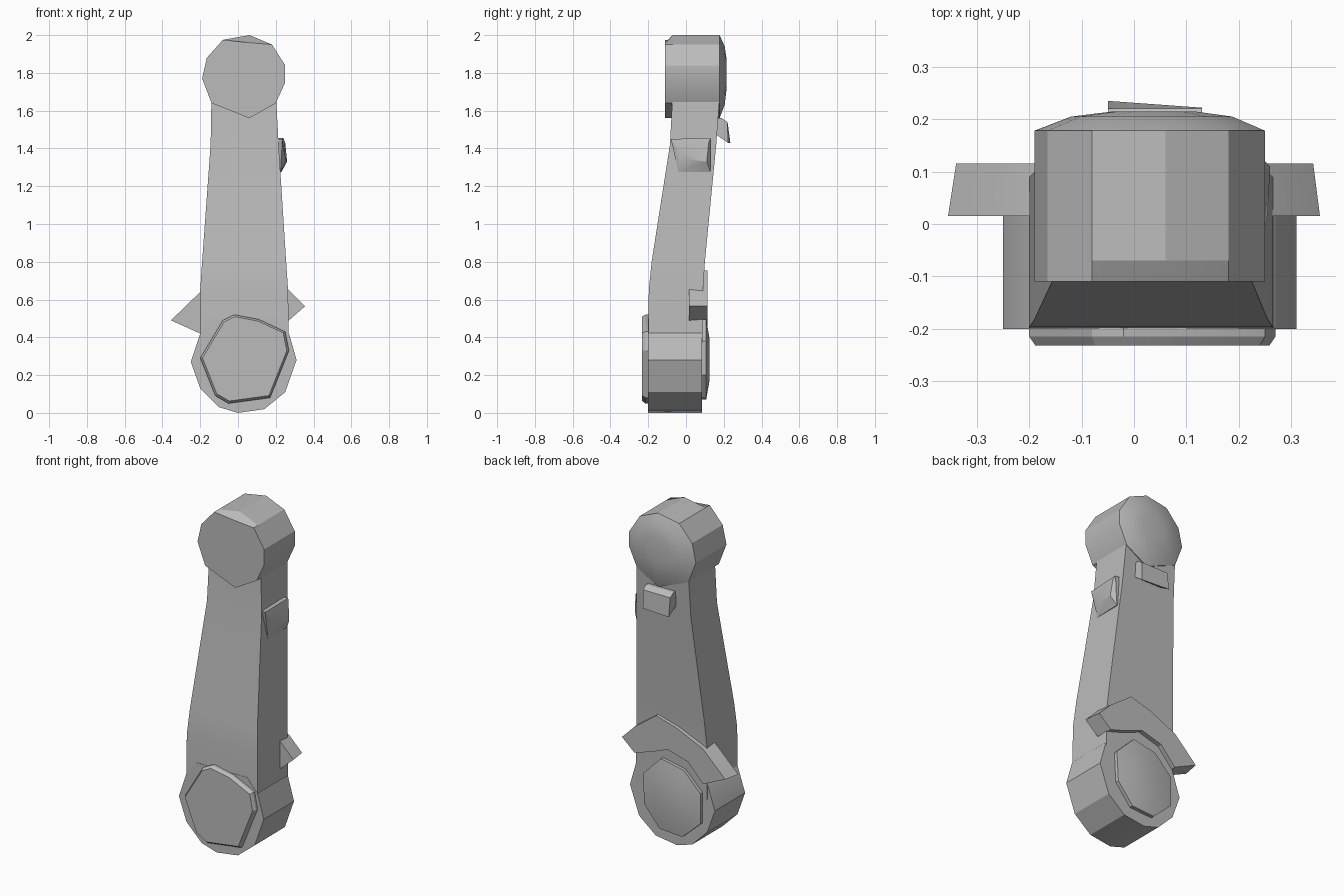
import bpy, bmesh, math

if "Cube" in bpy.data.objects:
    bpy.data.objects.remove(bpy.data.objects["Cube"])

GREY = (0.5, 0.5, 0.5, 1)
grey = bpy.data.materials.new("plain_grey")
grey.use_nodes = True
grey.diffuse_color = GREY
grey.node_tree.nodes["Principled BSDF"].inputs["Base Color"].default_value = GREY


def loft(name, rings):
    """Join equal-sized rings of points and cap both ends."""
    bm = bmesh.new()
    loops = [[bm.verts.new(p) for p in ring] for ring in rings]
    n = len(loops[0])
    for a, b in zip(loops, loops[1:]):
        for i in range(n):
            j = (i + 1) % n
            bm.faces.new((a[i], a[j], b[j], b[i]))
    bm.faces.new(loops[0])
    bm.faces.new(loops[-1])
    bmesh.ops.recalc_face_normals(bm, faces=bm.faces)
    mesh = bpy.data.meshes.new(name)
    bm.to_mesh(mesh)
    bm.free()
    mesh.materials.append(grey)
    obj = bpy.data.objects.new(name, mesh)
    bpy.context.collection.objects.link(obj)
    bpy.ops.object.select_all(action="DESELECT")
    obj.select_set(True)
    bpy.context.view_layer.objects.active = obj
    bpy.ops.object.shade_smooth_by_angle(angle=math.radians(25))
    return obj


def ring(outline, y, scale=1.0):
    """Place an x-z outline at depth y, scaled about its middle."""
    cx = sum(p[0] for p in outline) / len(outline)
    cz = sum(p[1] for p in outline) / len(outline)
    return [(cx + (x - cx) * scale, y, cz + (z - cz) * scale) for x, z in outline]


# Arm: a tapering, leaning four-sided beam
sections = [(0.3, -0.2, 0.27, -0.2, 0.085), (0.65, -0.2, 0.265, -0.197, 0.09),
            (0.8, -0.19, 0.255, -0.182, 0.1), (1.42, -0.145, 0.215, -0.085, 0.16),
            (1.7, -0.14, 0.2, -0.07, 0.18)]
loft("arm", [[(x0, y0, z), (x1, y0, z), (x1, y1, z), (x0, y1, z)]
             for z, x0, x1, y0, y1 in sections])

# Upper hub with a shallow domed back
head = [(0.06, 1.56), (0.2, 1.64), (0.25, 1.75), (0.25, 1.84), (0.18, 1.95),
        (0.06, 2.0), (-0.08, 1.975), (-0.165, 1.88), (-0.19, 1.77), (-0.14, 1.64)]
front_ring = ring(head, -0.11)
front_ring[5] = (0.06, -0.11, 1.96)
loft("upper_hub", [front_ring, ring(head, -0.07), ring(head, 0.178),
                   ring(head, 0.205, 0.7), ring(head, 0.215, 0.35)])

# Lower hub
hub = [(0, 0), (0.14, 0.02), (0.25, 0.11), (0.31, 0.28), (0.27, 0.42), (0.2, 0.5),
       (-0.13, 0.5), (-0.2, 0.42), (-0.25, 0.27), (-0.2, 0.13), (-0.1, 0.03)]
loft("lower_hub", [ring(hub, -0.2), ring(hub, 0.085)])

# Raised cap on the front of the lower hub
cap = [(-0.05, 0.05), (0.17, 0.08), (0.27, 0.33), (0.25, 0.43), (0.11, 0.495),
       (-0.02, 0.52), (-0.08, 0.49), (-0.2, 0.29), (-0.12, 0.09)]
loft("front_cap", [ring(cap, -0.195), ring(cap, -0.215), ring(cap, -0.232, 0.95)])

# Raised cap on the back of the lower hub
back = [(-0.05, 0.07), (0.1, 0.08), (0.2, 0.2), (0.21, 0.38), (0.09, 0.5),
        (-0.06, 0.47), (-0.17, 0.36), (-0.17, 0.18)]
loft("back_cap", [ring(back, 0.07), ring(back, 0.107), ring(back, 0.125, 0.5)])

# Arched collar over the lower hub
collar = [(-0.355, 0.49), (-0.2, 0.64), (-0.02, 0.72), (0.12, 0.76), (0.27, 0.65),
          (0.355, 0.565), (0.27, 0.49), (0.17, 0.52), (0.04, 0.57), (-0.1, 0.53),
          (-0.2, 0.42)]
loft("arched_collar", [ring(collar, 0.015), ring(collar, 0.115, 0.96)])

# Tilted lug on the upper back
loft("back_lug", [[(x, y, z) for y, z in
                   ((0.15, 1.56), (0.19, 1.56), (0.22, 1.54), (d, 1.43), (0.15, 1.48))]
                  for x, d in ((-0.05, 0.235), (0.13, 0.222))])

# Faceted lug on the left side
loft("side_lug", [
    [(0.19, -0.08, 1.45), (0.19, -0.04, 1.275), (0.19, 0.13, 1.275), (0.19, 0.13, 1.455)],
    [(0.235, -0.08, 1.45), (0.225, -0.04, 1.275), (0.23, 0.13, 1.275), (0.24, 0.13, 1.455)],
    [(0.245, -0.03, 1.38), (0.255, 0.02, 1.34), (0.26, 0.11, 1.33), (0.25, 0.12, 1.43)]])
